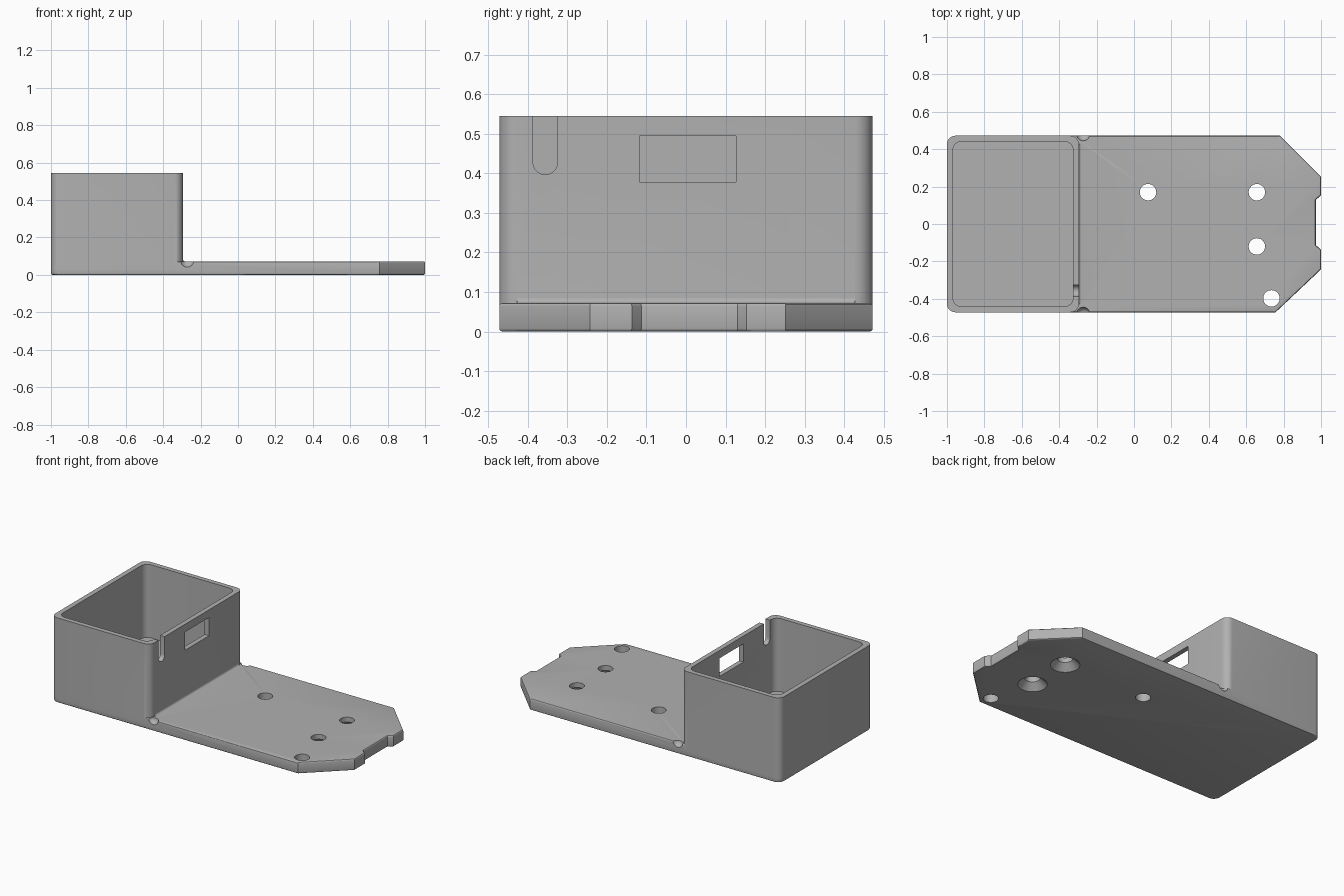
import bpy, bmesh
from math import sin, cos, pi, radians
from mathutils import Vector

if "Cube" in bpy.data.objects:
    bpy.data.objects.remove(bpy.data.objects["Cube"], do_unlink=True)

grey = bpy.data.materials.new("plain grey")
grey.use_nodes = True
color = (0.44, 0.44, 0.44, 1)
grey.diffuse_color = color
grey.node_tree.nodes["Principled BSDF"].inputs["Base Color"].default_value = color

WIDTH = 0.472      # half the width
PLATE = 0.072      # plate thickness
TOP = 0.545        # box height
WALL_X = -0.295    # outer face of the box wall beside the plate


def arc(cx, cy, r, start, end, n=8):
    angles = [radians(start + (end - start) * i / n) for i in range(n + 1)]
    return [(cx + r * cos(a), cy + r * sin(a)) for a in angles]


def rounded_rect(x0, x1, y0, y1, r):
    return (arc(x1 - r, y0 + r, r, -90, 0) + arc(x1 - r, y1 - r, r, 0, 90)
            + arc(x0 + r, y1 - r, r, 90, 180) + arc(x0 + r, y0 + r, r, 180, 270))


def add_object(name, bm):
    bmesh.ops.recalc_face_normals(bm, faces=bm.faces)
    mesh = bpy.data.meshes.new(name)
    bm.to_mesh(mesh)
    bm.free()
    mesh.materials.append(grey)
    obj = bpy.data.objects.new(name, mesh)
    bpy.context.collection.objects.link(obj)
    return obj


def prism(name, outline, low, high, axis="z", round_ends=()):
    """Extrude an outline; round_ends lists the heights whose rims get rounded."""
    place = {"z": lambda u, v, d: (u, v, d),
             "x": lambda u, v, d: (d, u, v),
             "y": lambda u, v, d: (u, d, v)}[axis]
    bm = bmesh.new()
    face = bm.faces.new([bm.verts.new(place(u, v, low)) for u, v in outline])
    extruded = bmesh.ops.extrude_face_region(bm, geom=[face])
    moved = [g for g in extruded["geom"] if isinstance(g, bmesh.types.BMVert)]
    bmesh.ops.translate(bm, verts=moved, vec=Vector(place(0, 0, high - low)))
    bmesh.ops.recalc_face_normals(bm, faces=bm.faces)
    rims = [e for e in bm.edges
            if any(all(abs(v.co.z - z) < 1e-5 for v in e.verts) for z in round_ends)]
    if rims:
        bmesh.ops.bevel(bm, geom=rims, offset=0.008, segments=3, profile=0.5, affect="EDGES")
    return add_object(name, bm)


def combine(target, other, operation):
    mod = target.modifiers.new(operation.lower(), "BOOLEAN")
    mod.object, mod.operation, mod.solver = other, operation, "EXACT"
    bpy.context.view_layer.objects.active = target
    bpy.ops.object.modifier_apply(modifier=mod.name)
    bpy.data.objects.remove(other, do_unlink=True)


# Base plate with clipped corners and a shallow end notch
R = 0.045
outline = [(0.757, -WIDTH), (1, -0.243), (1, -0.137), (0.973, -0.113),
           (0.973, 0.13), (1, 0.153), (1, 0.252), (0.78, WIDTH)]
outline += arc(-1 + R, WIDTH - R, R, 90, 180) + arc(-1 + R, R - WIDTH, R, 180, 270)
body = prism("box_and_mounting_plate", outline, 0, PLATE, round_ends=(0, PLATE))

# Open box standing on the plate
combine(body, prism("box", rounded_rect(-1, WALL_X, -WIDTH, WIDTH, R), 0.03, TOP), "UNION")

# Small fillet where the wall meets the plate
F = 0.014
fillet = [(WALL_X - 0.01, PLATE - 0.01), (WALL_X + F, PLATE - 0.01)]
fillet += arc(WALL_X + F, PLATE + F, F, 270, 180, 5) + [(WALL_X - 0.01, PLATE + F)]
combine(body, prism("fillet", fillet, R - WIDTH, WIDTH - R, "y"), "UNION")

# Box cavity, cable slot and window
cavity = rounded_rect(-0.968, WALL_X - 0.031, -0.441, 0.441, R)
slot = arc(-0.356, 0.428, 0.031, 180, 360, 12) + [(-0.325, 0.6), (-0.387, 0.6)]
window = [(-0.118, 0.378), (0.127, 0.378), (0.127, 0.495), (-0.118, 0.495)]
combine(body, prism("cavity", cavity, PLATE + 0.003, 0.7), "DIFFERENCE")
combine(body, prism("slot", slot, -0.4, -0.2, "x"), "DIFFERENCE")
combine(body, prism("window", window, -0.4, -0.2, "x"), "DIFFERENCE")

# Screw holes, two of them countersunk from below
for x, y, countersunk in [(0.075, 0.17, False), (0.657, 0.17, True),
                          (0.657, -0.12, True), (0.735, -0.398, False)]:
    hole = arc(x, y, 0.044, 0, 360, 32)[:-1]
    combine(body, prism("hole", hole, -0.1, 0.2), "DIFFERENCE")
    if countersunk:
        bm = bmesh.new()
        bmesh.ops.create_cone(bm, cap_ends=True, segments=32,
                              radius1=0.095, radius2=0.04, depth=0.055)
        bmesh.ops.translate(bm, verts=bm.verts, vec=(x, y, 0.0175))
        combine(body, add_object("countersink", bm), "DIFFERENCE")

# Rounded dents at the ends of the joint
for side in (-1, 1):
    bm = bmesh.new()
    bmesh.ops.create_uvsphere(bm, u_segments=24, v_segments=12, radius=0.036)
    bmesh.ops.translate(bm, verts=bm.verts, vec=(-0.272, side * (WIDTH + 0.008), PLATE + 0.004))
    combine(body, add_object("dent", bm), "DIFFERENCE")

# Smooth the rounded corners while keeping hard edges
bpy.ops.object.select_all(action="DESELECT")
body.select_set(True)
bpy.context.view_layer.objects.active = body
bpy.ops.object.shade_smooth_by_angle(angle=radians(30))
